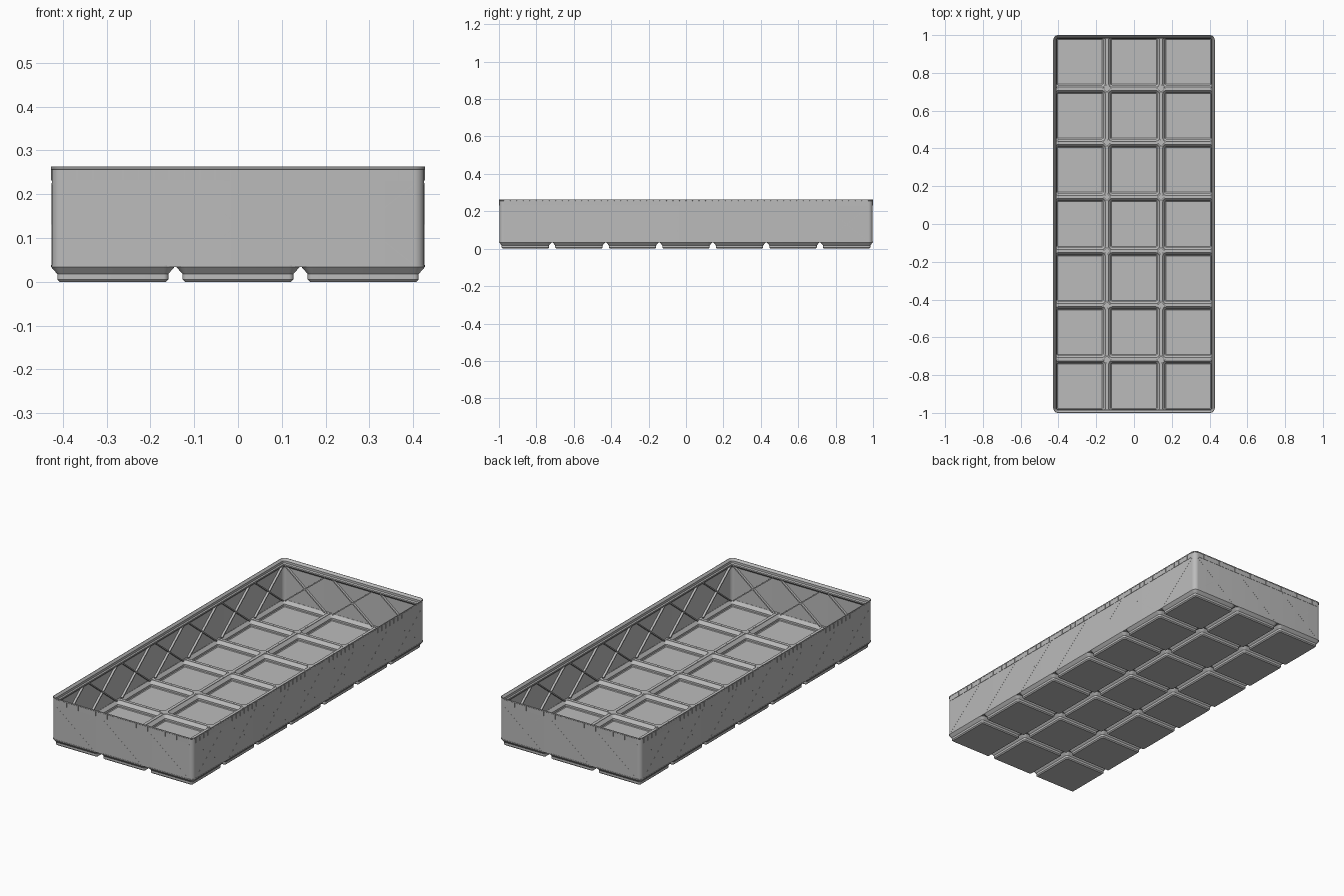
import bpy, bmesh, math
from mathutils import Matrix

if "Cube" in bpy.data.objects:
    bpy.data.objects.remove(bpy.data.objects["Cube"])

P = 0.2862                 # cell pitch
NX, NY = 3, 7              # cells across and along
HX, HY = 0.4277, 1.0       # half extents at the rim
R = 0.0256                 # outer corner radius
GAP = 0.0016               # half gap between neighbouring cells

grey = bpy.data.materials.new("light grey plastic")
grey.diffuse_color = (0.5, 0.5, 0.5, 1)
grey.use_nodes = True
grey.node_tree.nodes["Principled BSDF"].inputs["Base Color"].default_value = grey.diffuse_color


def finish(bm, name, smooth=False):
    bmesh.ops.recalc_face_normals(bm, faces=bm.faces)
    me = bpy.data.meshes.new(name)
    bm.to_mesh(me)
    bm.free()
    me.materials.append(grey)
    ob = bpy.data.objects.new(name, me)
    bpy.context.collection.objects.link(ob)
    if smooth:
        bpy.ops.object.select_all(action='DESELECT')
        ob.select_set(True)
        bpy.context.view_layer.objects.active = ob
        bpy.ops.object.shade_smooth_by_angle(angle=math.radians(30))
    return ob


def ring(bm, hx, hy, r, z, seg=6):
    """Rounded rectangle of vertices."""
    vs = []
    for k, (sx, sy) in enumerate([(1, 1), (-1, 1), (-1, -1), (1, -1)]):
        for i in range(seg + 1):
            a = math.pi / 2 * (k + i / seg)
            vs.append(bm.verts.new((sx * (hx - r) + r * math.cos(a),
                                    sy * (hy - r) + r * math.sin(a), z)))
    return vs


def bridge(bm, a, b):
    n = len(a)
    for i in range(n):
        j = (i + 1) % n
        bm.faces.new((a[i], a[j], b[j], b[i]))


def box(bm, size, matrix):
    bmesh.ops.create_cube(bm, size=1, matrix=matrix @ Matrix.Diagonal((*size, 1)))


def centres(n):
    return [(i - (n - 1) / 2) * P for i in range(n)]


# Hollow stepped foot: outside profile, then the pocket inside it
foot_profile = [(0.1213, 0), (0.1268, 0.0055), (0.1268, 0.0177), (0.1408, 0.0335),
                (0.1408, 0.038), (0.1345, 0.038), (0.1340, 0.034),
                (0.1215, 0.0195), (0.1215, 0.0095), (0.1180, 0.006)]
bm = bmesh.new()
rings = [ring(bm, h, h, h - 0.1159, z) for h, z in foot_profile]
for a, b in zip(rings, rings[1:]):
    bridge(bm, a, b)
bm.faces.new(rings[0])
bm.faces.new(rings[-1])
foot = finish(bm, "foot_pocket", True)
for i, x in enumerate(centres(NX)):
    for j, y in enumerate(centres(NY)):
        ob = foot
        if i or j:
            ob = foot.copy()
            bpy.context.collection.objects.link(ob)
        ob.location = (x, y, 0)

# Floor webs joining the cells, with star shaped crossings
bm = bmesh.new()
for x in [(i - NX / 2) * P for i in range(1, NX)]:
    box(bm, (0.006, 2 * HY - 0.006, 0.0045), Matrix.Translation((x, 0, 0.0358)))
for y in [(j - NY / 2) * P for j in range(1, NY)]:
    box(bm, (2 * HX - 0.006, 0.006, 0.0045), Matrix.Translation((0, y, 0.0358)))
finish(bm, "floor_web")

bm = bmesh.new()
c = GAP + R
arc = [(c - R * math.cos(t), c - R * math.sin(t))
       for t in [k * math.pi / 12 for k in range(7)]]
star = []
for k in range(4):
    star += arc
    arc = [(y, -x) for x, y in arc]
lx, ly = HX - 0.004, HY - 0.004
for i in range(NX + 1):
    for j in range(NY + 1):
        if i in (0, NX) and j in (0, NY):
            continue
        cx, cy = (i - NX / 2) * P, (j - NY / 2) * P
        low, top = [[bm.verts.new((max(-lx, min(lx, cx + x)),
                                   max(-ly, min(ly, cy + y)), z))
                     for x, y in star] for z in (0.0335, 0.0383)]
        bridge(bm, low, top)
        bm.faces.new(low)
        bm.faces.new(top)
bmesh.ops.remove_doubles(bm, verts=bm.verts, dist=1e-5)
finish(bm, "floor_crossings")

# Thin wall with the stacking lip: closed profile of (inset, z)
wall_profile = [(0.002, 0.0335), (0.002, 0.256), (0, 0.2575), (0, 0.262),
                (0.001, 0.263), (0.003, 0.263), (0.0125, 0.252), (0.0125, 0.240),
                (0.0177, 0.235), (0.0177, 0.228), (0.006, 0.216), (0.006, 0.0335)]
bm = bmesh.new()
rings = [ring(bm, HX - d, HY - d, R - d, z, 8) for d, z in wall_profile]
for a, b in zip(rings, rings[1:] + rings[:1]):
    bridge(bm, a, b)
finish(bm, "wall", True)

# Details repeated on four sides
ribs, seams, panels = bmesh.new(), bmesh.new(), bmesh.new()
run, z0, z1 = 0.119, 0.036, 0.225
length = math.hypot(2 * run, z1 - z0)
slope = math.atan2(z1 - z0, 2 * run)
for k in range(4):
    n, dist, half = (NX, HY, HX) if k % 2 == 0 else (NY, HX, HY)
    side = Matrix.Rotation(k * math.pi / 2, 4, 'Z') @ Matrix.Translation((0, -dist, 0))
    # crossed ribs inside and their fine seams outside
    for u in centres(n):
        for s in (-1, 1):
            tilt = Matrix.Rotation(s * slope, 4, 'Y')
            zc = (z0 + z1) / 2
            box(ribs, (length, 0.0127, 0.006),
                side @ Matrix.Translation((u, 0.0113, zc)) @ tilt)
            box(seams, (length, 0.001, 0.0008),
                side @ Matrix.Translation((u, 0.0021, zc)) @ tilt)
    # row of small raised panels under the rim
    span = 2 * (half - R)
    count = round(span / 0.0347)
    step = span / count
    for i in range(count):
        u = -span / 2 + (i + 0.5) * step
        box(panels, (step - 0.003, 0.003, 0.0255),
            side @ Matrix.Translation((u, 0.0018, 0.2438)))
finish(ribs, "cross_ribs")
finish(seams, "cross_seams")
finish(panels, "rim_panels")
